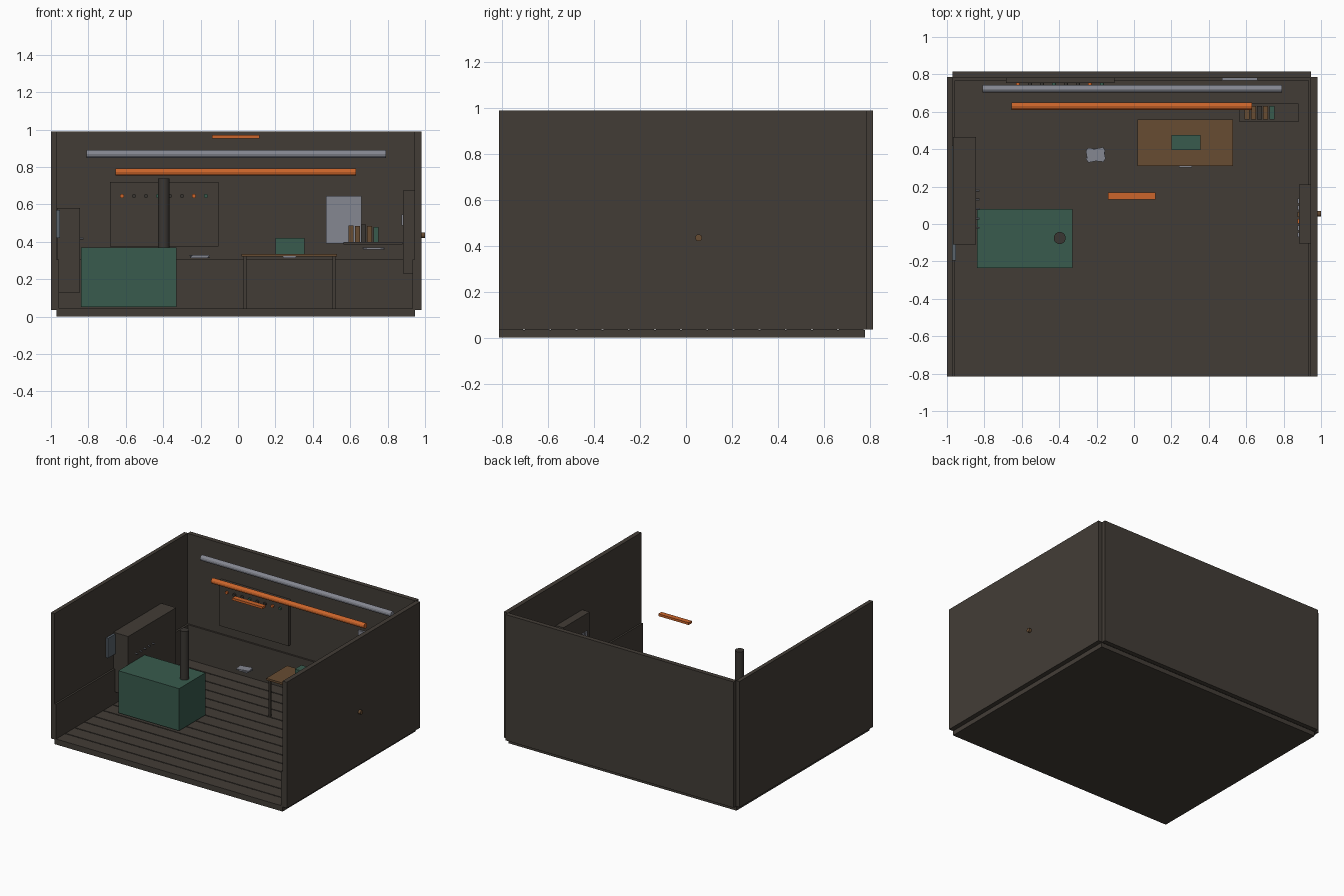
import bpy, math

if "Cube" in bpy.data.objects:
    bpy.data.objects.remove(bpy.data.objects["Cube"])

def mat(name, r, g, b):
    m = bpy.data.materials.new(name)
    m.diffuse_color = (r, g, b, 1)
    m.use_nodes = True
    m.node_tree.nodes["Principled BSDF"].inputs["Base Color"].default_value = m.diffuse_color
    return m

DARK = mat("dark_timber", .055, .046, .037)
CHAR = mat("charcoal_metal", .042, .037, .032)
GREEN = mat("machine_green", .040, .105, .075)
ORANGE = mat("safety_orange", .60, .13, .024)
WOOD = mat("brown_wood", .135, .072, .032)
PALE = mat("pale_steel", .235, .245, .285)
GLASS = mat("grey_blue", .10, .125, .15)

def box(name, x0, x1, y0, y1, z0, z1, m, rot=0):
    bpy.ops.mesh.primitive_cube_add(
        size=1, location=((x0 + x1) / 2, (y0 + y1) / 2, (z0 + z1) / 2), rotation=(0, 0, rot))
    o = bpy.context.object
    o.scale = (x1 - x0, y1 - y0, z1 - z0)
    o.name = name
    o.data.materials.append(m)
    return o

def rod(name, loc, r, length, axis, m, sides=24, smooth=True):
    rot = {"x": (0, math.pi / 2, 0), "y": (math.pi / 2, 0, 0), "z": (0, 0, 0)}[axis]
    bpy.ops.mesh.primitive_cylinder_add(vertices=sides, radius=r, depth=length,
                                        location=loc, rotation=rot)
    o = bpy.context.object
    o.name = name
    o.data.materials.append(m)
    if smooth:
        bpy.ops.object.shade_smooth_by_angle(angle=math.radians(35))
    return o

# Floor slab and planks running across the room
box("floor_slab", -.97, .945, -.815, .78, 0, .034, DARK)
N = 14
step = 1.595 / N
for i in range(N):
    y = -.815 + i * step
    box("floor_plank", -.97, .945, y, y + step - .008, .034, .042, DARK)

# Walls
box("left_wall", -1, -.97, -.815, .785, .035, .99, DARK)
box("right_wall", .945, .98, -.815, .785, .035, .99, DARK)
box("back_wall", -.97, .945, .78, .815, .035, .99, DARK)

# Low wall panelling
box("left_wainscot", -.97, -.956, -.815, .78, .042, .305, DARK)
box("right_wainscot", .932, .945, -.815, .78, .042, .305, DARK)
box("back_wainscot", -.956, .932, .767, .78, .042, .305, DARK)

# Wall cabinet on the left, with pegs and a side pane
box("left_cabinet", -.969, -.845, -.11, .465, .13, .58, DARK)
box("left_pane", -.97, -.953, -.195, .42, .42, .57, GLASS)
for i in range(5):
    rod("cabinet_peg", (-.836, -.02 + i * .05, .418), .005, .02, "x", PALE, 8)

# Machine with flue
box("machine_body", -.84, -.33, -.235, .08, .05, .37, GREEN)
rod("machine_flue", (-.397, -.075, .553), .032, .372, "z", CHAR, 24)

# Tool board with knobs
box("tool_board", -.685, -.105, .755, .78, .375, .72, DARK)
for i, m in enumerate([ORANGE, CHAR, CHAR, GREEN, CHAR, CHAR, ORANGE, GREEN]):
    rod("board_knob", (-.62 + i * .064, .75, .645), .011, .014, "y", m, 12)

# Overhead pipes and hanging lamp bar
rod("orange_pipe", (-.0125, .63, .773), .02, 1.285, "x", ORANGE, 12, False)
rod("steel_pipe", (-.01, .723, .87), .021, 1.6, "x", PALE, 12, False)
box("lamp_bar", -.14, .115, .13, .168, .953, .97, ORANGE)

# Desk
box("desk_top", .02, .53, .31, .56, .32, .335, WOOD)
for x in (.03, .505):
    for y in (.32, .535):
        box("desk_leg", x, x + .015, y, y + .015, .042, .32, DARK)
box("drawer_pull", .24, .31, .303, .311, .314, .324, PALE)
box("desk_box", .2, .355, .395, .475, .335, .42, GREEN)

# Loose sheets
for i, a in enumerate((-.12, .05, .2)):
    box("loose_sheet", -.253, -.157, .337, .402, .314 + i * .005, .318 + i * .005, PALE, a)
for i, a in enumerate((-.1, .12)):
    box("shelf_sheet", .67, .78, .565, .625, .36 + i * .005, .364 + i * .005, PALE, a)

# Shelf with books, and notice plate
box("shelf", .565, .88, .545, .645, .386, .398, DARK)
for i, (h, m) in enumerate([(.09, WOOD), (.087, WOOD), (.095, CHAR), (.085, WOOD), (.08, GREEN)]):
    x = .592 + i * .033
    box("book", x, x + .026, .56, .63, .398, .398 + h, m)
box("notice_plate", .47, .66, .766, .78, .39, .645, PALE)

# Control cabinet on the right with indicator plates
box("control_cabinet", .882, .945, -.105, .21, .23, .675, DARK)
for i, m in enumerate([PALE, PALE, ORANGE, WOOD, PALE, PALE]):
    y = -.07 + i * .036
    box("control_plate", .874, .882, y, y + .025, .488, .545, m)

# Outer knob through the right wall
rod("outer_knob", (.985, .055, .435), .015, .03, "x", WOOD, 16)
